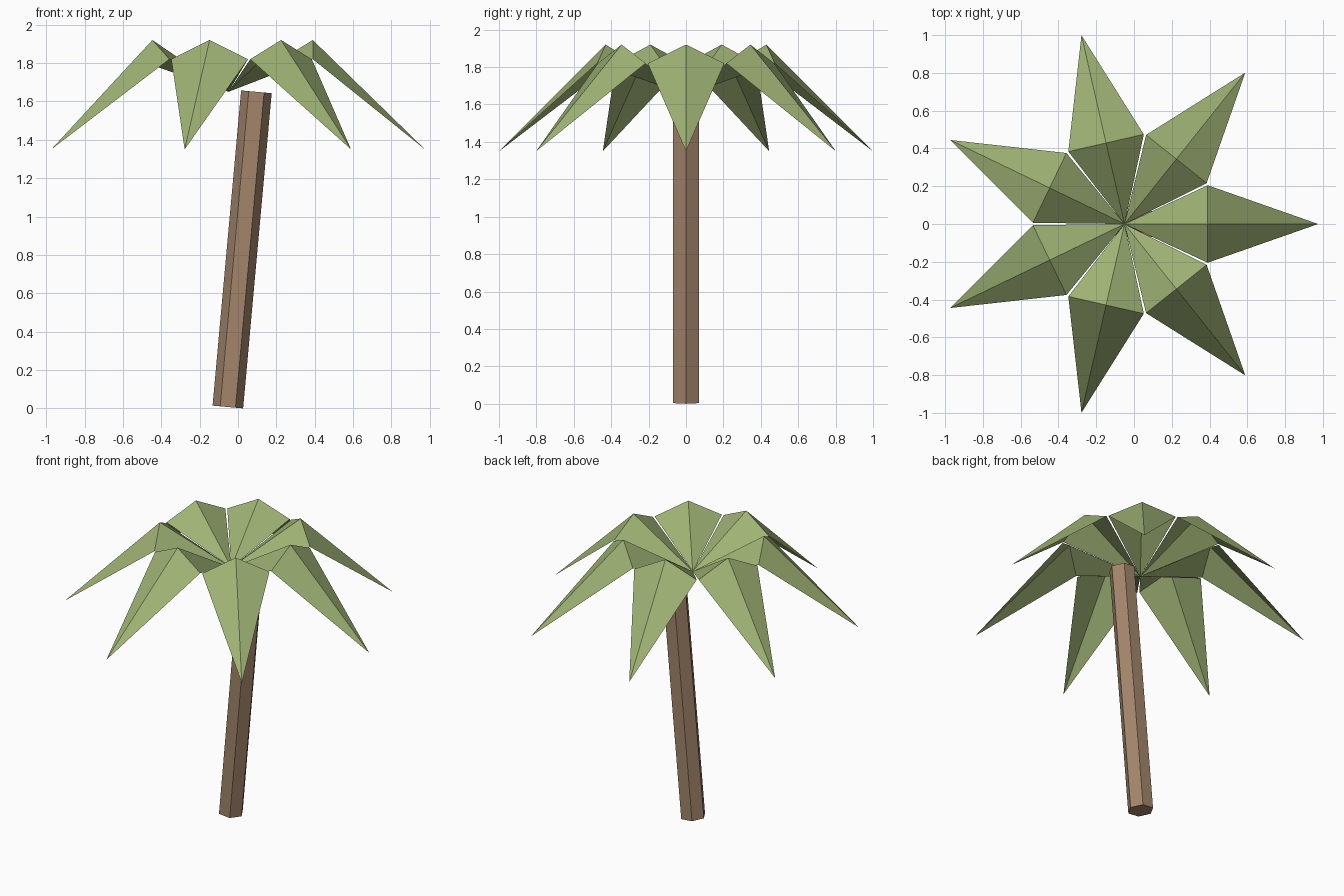
import bpy
import bmesh
from math import sin, cos, tau, atan2
from mathutils import Matrix, Vector

cube = bpy.data.objects.get("Cube")
if cube:
    bpy.data.objects.remove(cube, do_unlink=True)


def make_material(name, colour):
    mat = bpy.data.materials.new(name)
    mat.use_nodes = True
    mat.diffuse_color = (*colour, 1)
    bsdf = next(n for n in mat.node_tree.nodes if n.type == 'BSDF_PRINCIPLED')
    bsdf.inputs["Base Color"].default_value = (*colour, 1)
    bsdf.inputs["Roughness"].default_value = 0.9
    return mat


def add_object(name, bm, mat):
    mesh = bpy.data.meshes.new(name)
    bm.to_mesh(mesh)
    bm.free()
    mesh.materials.append(mat)
    obj = bpy.data.objects.new(name, mesh)
    bpy.context.collection.objects.link(obj)
    return obj


bark = make_material("bark_brown", (0.36, 0.235, 0.145))
leaf_green = make_material("leaf_green", (0.345, 0.445, 0.175))

# Leaning six-sided trunk, with a corner towards +x
base, top = Vector((-0.053, 0, 0.007)), Vector((0.096, 0, 1.65))
lean = atan2(top.x - base.x, top.z - base.z)
bm = bmesh.new()
bmesh.ops.create_cone(bm, cap_ends=True, segments=6, radius1=0.08, radius2=0.08,
                      depth=(top - base).length)
corner = max(bm.verts, key=lambda v: v.co.x).co
bmesh.ops.rotate(bm, verts=bm.verts,
                 matrix=Matrix.Rotation(-atan2(corner.y, corner.x), 3, 'Z'))
bmesh.ops.rotate(bm, verts=bm.verts, matrix=Matrix.Rotation(lean, 3, 'Y'))
bmesh.ops.translate(bm, verts=bm.verts, vec=(base + top) / 2)
add_object("trunk", bm, bark)

# Crown of folded single-sheet leaves meeting at one point
LEAVES = 7
crown_x = -0.05
for i in range(LEAVES):
    bm = bmesh.new()
    root = bm.verts.new((0, 0, 1.65))
    ridge = bm.verts.new((0.44, 0, 1.92))
    tip = bm.verts.new((1.025, 0, 1.35))
    left = bm.verts.new((0.44, 0.205, 1.82))
    right = bm.verts.new((0.44, -0.205, 1.82))
    for face in ((root, ridge, left), (ridge, tip, left),
                 (root, right, ridge), (ridge, right, tip)):
        bm.faces.new(face)
    bmesh.ops.rotate(bm, verts=bm.verts,
                     matrix=Matrix.Rotation(i * tau / LEAVES, 3, 'Z'))
    bmesh.ops.translate(bm, verts=bm.verts, vec=(crown_x, 0, 0))
    add_object(f"leaf_{i + 1}", bm, leaf_green)
